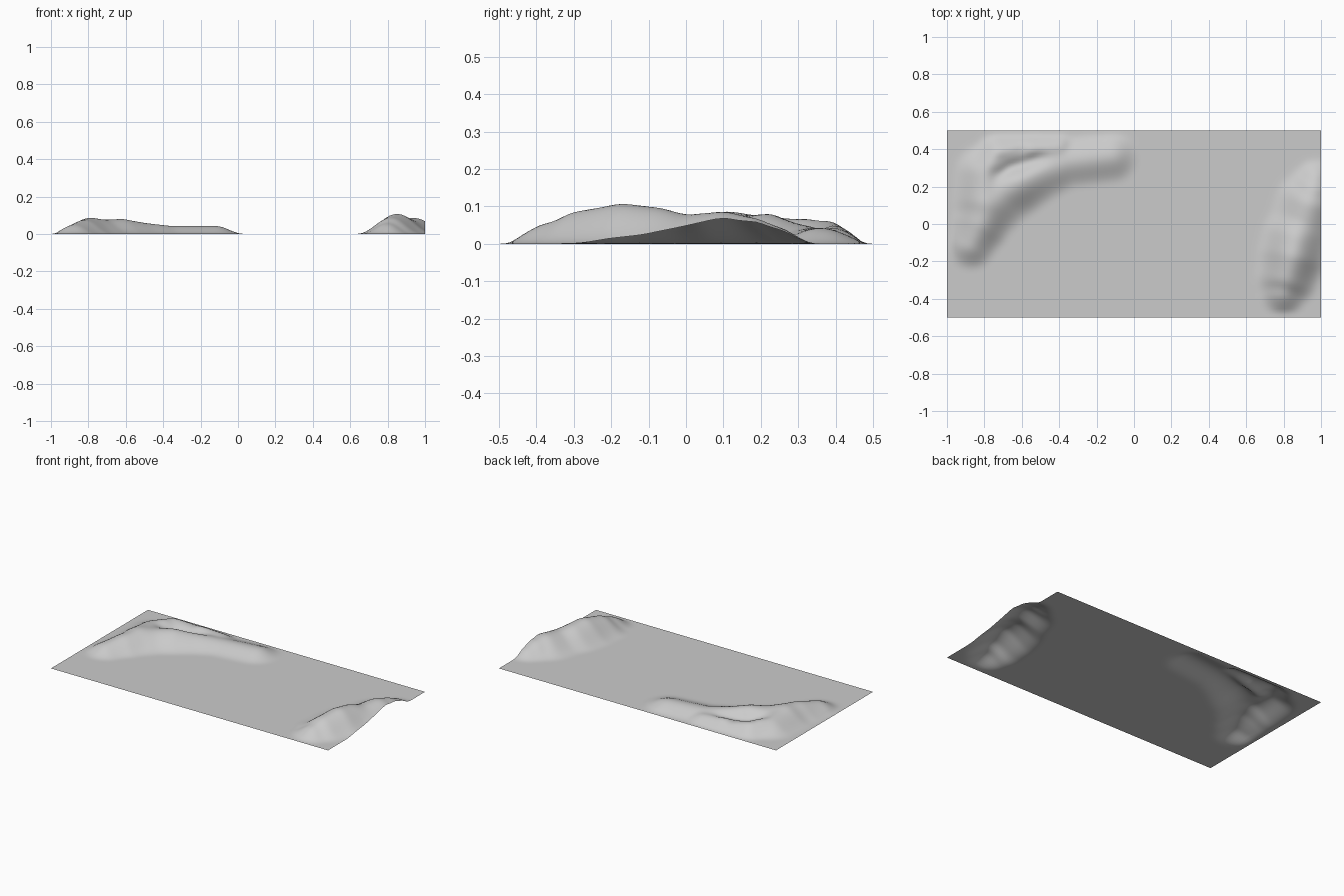
import bpy, bmesh, math

cube = bpy.data.objects.get("Cube")
if cube:
    bpy.data.objects.remove(cube)

# Ridge lines: x, y, crest height, half width
FRONT_RIDGE = [(-0.87, -0.11, .052, .14), (-0.82, 0.0, .076, .17), (-0.78, .1, .083, .2),
               (-0.71, .17, .076, .2), (-0.62, .22, .081, .19), (-0.5, .28, .059, .17),
               (-0.36, .33, .043, .15), (-0.12, .36, .043, .15)]
BACK_RIDGE = [(-0.8, .12, .08, .18), (-0.79, .26, .07, .18), (-0.72, .36, .07, .14),
              (-0.55, .39, .053, .11), (-0.4, .4, .04, .1)]
EAST_RIDGE = [(.8, -.36, .058, .14), (.82, -.28, .089, .18), (.85, -.17, .109, .2),
              (.87, -.08, .098, .2), (.91, 0, .078, .2), (.94, .1, .087, .2),
              (.96, .17, .072, .16), (.97, .23, .05, .12)]
# Gullies: x, y, depth, half width
GULLIES = [[(-0.74, .27, .012, .06), (-0.62, .31, .024, .07), (-0.5, .35, .012, .06)],
           [(-0.72, .345, .014, .045), (-0.6, .385, .016, .05)]]


def swell(path, x, y):
    """Rounded swelling that follows a path."""
    best = 0.0
    for (ax, ay, ah, ar), (bx, by, bh, br) in zip(path, path[1:]):
        dx, dy = bx - ax, by - ay
        t = ((x - ax) * dx + (y - ay) * dy) / (dx * dx + dy * dy)
        t = min(1.0, max(0.0, t))
        d = math.hypot(x - ax - t * dx, y - ay - t * dy)
        r = ar + (br - ar) * t
        if d < r:
            best = max(best, (ah + (bh - ah) * t) * math.cos(math.pi / 2 * d / r) ** 2)
    return best


def raw_height(x, y):
    if x > 0.3:
        return swell(EAST_RIDGE, x, y)
    a, b = swell(FRONT_RIDGE, x, y), swell(BACK_RIDGE, x, y)
    h = (a ** 8 + b ** 8) ** (1 / 8)
    return max(0.0, h - sum(swell(g, x, y) for g in GULLIES))


def height(x, y):
    """Soften creases by averaging nearby samples."""
    s = 0.016
    return sum(raw_height(x + i * s, y + j * s) for i in (-1, 0, 1) for j in (-1, 0, 1)) / 9


# Terrain sheet
bm = bmesh.new()
bmesh.ops.create_grid(bm, x_segments=128, y_segments=64, size=1.0)
for v in bm.verts:
    v.co.y *= 0.5
    edge = min(1.0, (0.5 - abs(v.co.y)) / 0.05)
    v.co.z = height(v.co.x, v.co.y) * edge
    if v.co.x < 0:
        v.co.z *= min(1.0, (1 + v.co.x) / 0.05)
for f in bm.faces:
    f.smooth = True
mesh = bpy.data.meshes.new("terrain")
bm.to_mesh(mesh)
bm.free()
terrain = bpy.data.objects.new("terrain", mesh)
bpy.context.collection.objects.link(terrain)

# Plain grey surface
mat = bpy.data.materials.new("light_grey")
mat.use_nodes = True
grey = (0.6, 0.6, 0.6, 1)
mat.diffuse_color = grey
for node in mat.node_tree.nodes:
    if node.type == 'BSDF_PRINCIPLED':
        node.inputs["Base Color"].default_value = grey
mesh.materials.append(mat)
